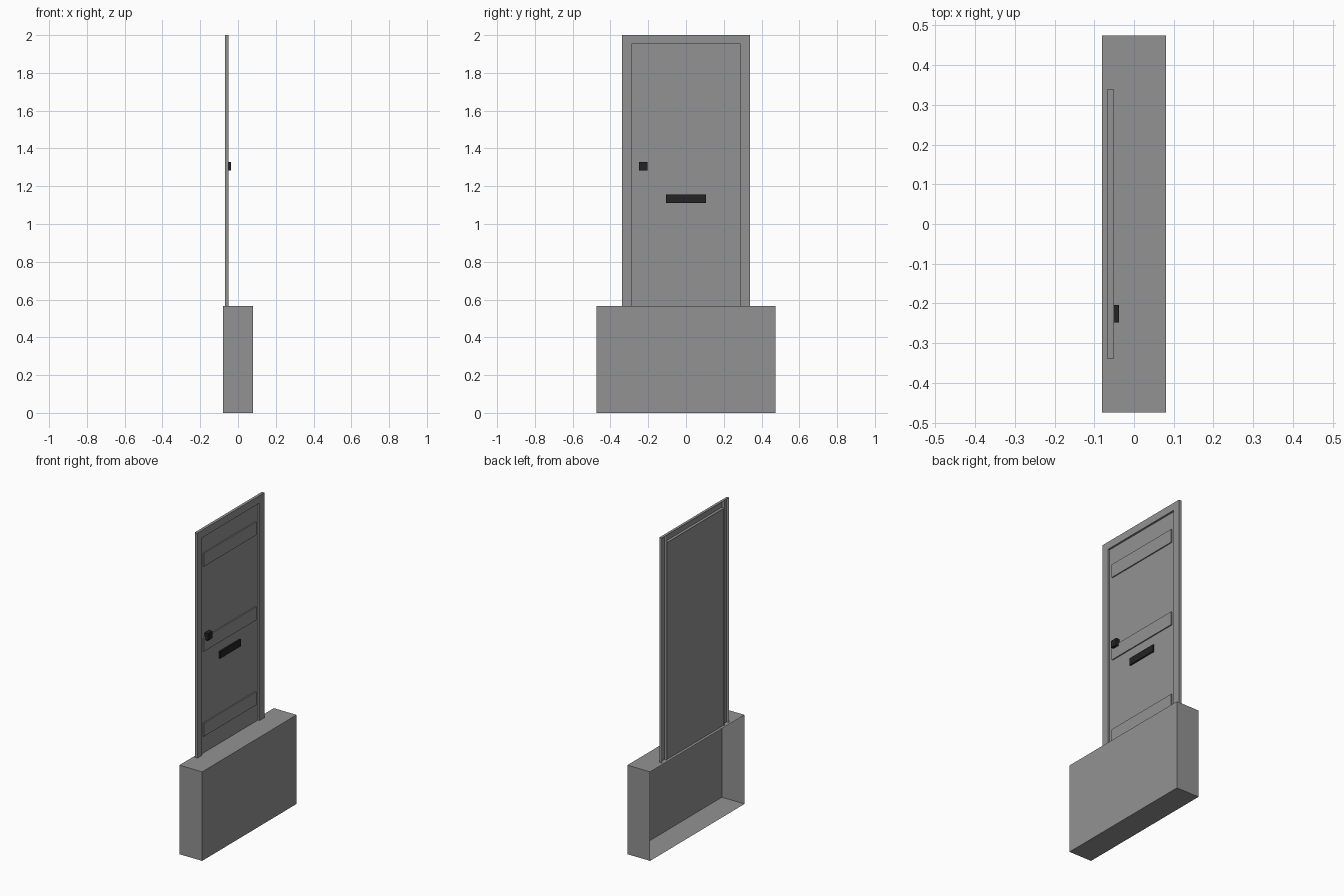
import bpy
import bmesh
from mathutils import Vector

cube = bpy.data.objects.get("Cube")
if cube:
    bpy.data.objects.remove(cube, do_unlink=True)


def make_material(name, value):
    mat = bpy.data.materials.new(name)
    mat.use_nodes = True
    color = (value, value, value, 1)
    mat.diffuse_color = color
    mat.node_tree.nodes["Principled BSDF"].inputs["Base Color"].default_value = color
    return mat


grey = make_material("plain grey", 0.29)
black = make_material("soft black", 0.017)


def open_box(name, xs, ys, zs, mat):
    """Box between the given limits, with its rear (-x) side left open."""
    bm = bmesh.new()
    bmesh.ops.create_cube(bm, size=1)
    low, high = (Vector(v) for v in zip(xs, ys, zs))
    for v in bm.verts:
        v.co = (low + high) / 2 + v.co * (high - low)
    bm.normal_update()
    rear = [f for f in bm.faces if f.normal.x < -0.9]
    bmesh.ops.delete(bm, geom=rear, context='FACES')
    mesh = bpy.data.meshes.new(name)
    bm.to_mesh(mesh)
    bm.free()
    mesh.materials.append(mat)
    obj = bpy.data.objects.new(name, mesh)
    bpy.context.collection.objects.link(obj)
    return obj


REAR, SLAB, FRAME = -0.068, -0.062, -0.05
BASE, TOP = 0.567, 2.0
OUTER, INNER, LINTEL = 0.338, 0.289, 1.952

# Base block
open_box("base_block", (-0.08, 0.08), (-0.475, 0.475), (0, BASE), grey)

# Door frame: two full-height jambs with a header between them
for side, ys in (("right", (-OUTER, -INNER)), ("left", (INNER, OUTER))):
    open_box(side + "_jamb", (REAR, FRAME), ys, (BASE, TOP), grey)
open_box("header", (REAR, FRAME), (-INNER, INNER), (LINTEL, TOP), grey)

# Door leaf with three raised rails
open_box("door_leaf", (REAR, SLAB), (-INNER, INNER), (BASE, LINTEL), grey)
for name, z in (("lower", 0.675), ("middle", 1.216), ("upper", 1.757)):
    open_box(name + "_rail", (SLAB, -0.055), (-0.263, 0.263), (z, z + 0.085), grey)

# Door hardware
open_box("door_knob", (SLAB, -0.038), (-0.248, -0.204), (1.283, 1.328), black)
open_box("letter_slot", (SLAB, -0.053), (-0.105, 0.105), (1.11, 1.155), black)
